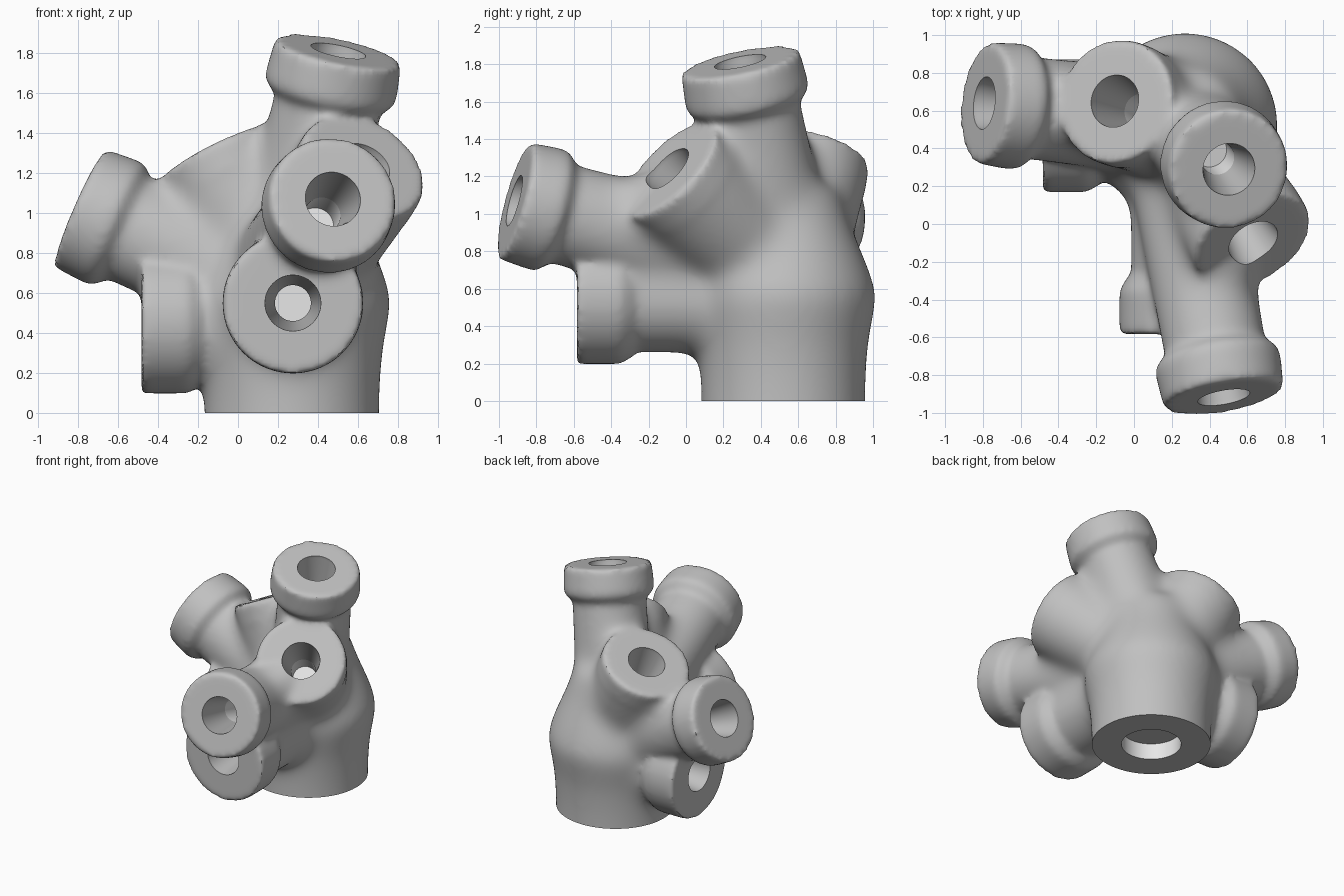
import bpy, bmesh, math
from mathutils import Vector

if "Cube" in bpy.data.objects:
    bpy.data.objects.remove(bpy.data.objects["Cube"])


def material(name, v):
    m = bpy.data.materials.new(name)
    m.use_nodes = True
    m.diffuse_color = (v, v, v, 1)
    m.node_tree.nodes["Principled BSDF"].inputs["Base Color"].default_value = (v, v, v, 1)
    return m


grey = material("mid grey", 0.53)
light = material("light grey", 0.8)


def lathe(name, centre, axis, profile, light_bands=(), sides=64):
    """Closed solid of revolution; profile is (radius, distance along axis)."""
    turn = Vector(axis).to_track_quat('Z', 'Y')
    bm = bmesh.new()
    rings = []
    for r, t in profile:
        ring = []
        for i in range(sides):
            a = math.tau * i / sides
            p = Vector((r * math.cos(a), r * math.sin(a), t))
            ring.append(bm.verts.new(Vector(centre) + turn @ p))
        rings.append(ring)
    for k in range(len(rings) - 1):
        for i in range(sides):
            j = (i + 1) % sides
            f = bm.faces.new((rings[k][i], rings[k][j], rings[k + 1][j], rings[k + 1][i]))
            f.material_index = int(k in light_bands)
    bm.faces.new(rings[0])
    end = bm.faces.new(rings[-1])
    end.material_index = int(len(rings) - 1 in light_bands)
    bmesh.ops.recalc_face_normals(bm, faces=bm.faces)
    mesh = bpy.data.meshes.new(name)
    bm.to_mesh(mesh)
    bm.free()
    mesh.materials.append(grey)
    mesh.materials.append(light)
    ob = bpy.data.objects.new(name, mesh)
    bpy.context.collection.objects.link(ob)
    return ob


def apply(ob, kind, **settings):
    mod = ob.modifiers.new(kind, kind)
    for key, value in settings.items():
        setattr(mod, key, value)
    bpy.context.view_layer.objects.active = ob
    bpy.ops.object.modifier_apply(modifier=mod.name)


def blend(parts, smooth):
    """Fuse solids into one skin and soften the joints."""
    bpy.ops.object.select_all(action='DESELECT')
    for p in parts:
        p.select_set(True)
    bpy.context.view_layer.objects.active = parts[0]
    bpy.ops.object.join()
    ob = bpy.context.view_layer.objects.active
    apply(ob, 'REMESH', mode='VOXEL', voxel_size=0.02)
    apply(ob, 'SMOOTH', factor=0.5, iterations=smooth)
    return ob


def inset(outlet, depth):
    return Vector(outlet[0]) - Vector(outlet[1]).normalized() * depth


# Outer face centre and outward axis of each outlet
hub = Vector((0.27, 0.52, 0.62))
top = ((0.502, 0.29, 1.81), (0.2, -0.2, 0.96))
front = ((0.475, -0.915, 1.07), (0.17, -0.95, 0.26))
side = ((-0.79, 0.64, 1.025), (-0.91, 0.10, 0.40))
front_pad = ((0.275, -0.58, 0.55), (0, -1, 0))
side_pad = ((-0.48, 0.52, 0.45), (-1, 0, 0))
front_boss = ((0.63, -0.09, 1.24), (0.39, -0.66, 0.64))
side_boss = ((-0.10, 0.65, 1.30), (-0.436, 0.165, 0.884))
nozzles, pads, bosses = (top, front, side), (front_pad, side_pad), (front_boss, side_boss)

# Body with its necks, softly blended
core = [lathe("body", (hub.x, hub.y, 0), (0, 0, 1),
              [(0.44, -0.4), (0.442, 0.1), (0.455, 0.3), (0.505, 0.57), (0.455, 0.72),
               (0.37, 0.92), (0.29, 1.15)])]
for c, a in nozzles:
    reach = (Vector(c) - hub).length
    core.append(lathe("neck", c, a, [(0.29, -reach), (0.275, -0.1)]))
for c, a in pads:
    reach = (Vector(c) - hub).length
    core.append(lathe("stalk", c, a, [(0.296, -reach), (0.296, -0.12)]))
for c, a in bosses:
    reach = (Vector(c) - hub).length
    core.append(lathe("shoulder", c, a, [(0.29, -reach), (0.33, -0.3), (0.345, -0.02)]))

# Webs between the bosses and the neighbouring necks
for boss, nozzle in ((front_boss, top), (front_boss, front), (side_boss, top), (side_boss, side)):
    start, end = inset(boss, 0.2), inset(nozzle, 0.45)
    core.append(lathe("web", start, end - start, [(0.18, 0), (0.18, (end - start).length)]))
body = blend(core, 100)

# Collars and round pads
parts = [body]
for c, a in nozzles:
    parts.append(lathe("collar", c, a, [(0.27, -0.27), (0.331, -0.21), (0.335, -0.17), (0.322, 0.003)]))
for c, a in pads:
    parts.append(lathe("pad", c, a, [(0.31, -0.3), (0.353, -0.23), (0.353, 0.003)]))
for c, a in bosses:
    parts.append(lathe("boss", c, a, [(0.29, -0.22), (0.335, -0.16), (0.335, 0.003)]))
body = blend(parts, 14)
body.name = "manifold_body"
body.data.materials.clear()
body.data.materials.append(grey)
body.data.materials.append(light)

# Flat foot with its wide recess, and the tapered bores
foot = (hub.x, hub.y, 0)
cutters = [lathe("foot_cutter", foot, (0, 0, 1), [(1, -1), (1, 0)]),
           lathe("foot_bore_cutter", foot, (0, 0, 1), [(0.22, -0.1), (0.22, 0.13)], (0,))]
for c, a in nozzles + pads + bosses:
    cutters.append(lathe("bore_cutter", c, a,
                         [(0.14, 0.1), (0.14, -0.02), (0.09, -0.3), (0.09, -0.5)], (2, 3)))
for cut in cutters:
    cut.hide_render = True
    apply(body, 'BOOLEAN', operation='DIFFERENCE', solver='EXACT',
          material_mode='TRANSFER', object=cut)
    bpy.data.objects.remove(cut)

bpy.ops.object.select_all(action='DESELECT')
body.select_set(True)
bpy.context.view_layer.objects.active = body
bpy.ops.object.shade_smooth_by_angle(angle=math.radians(35))
